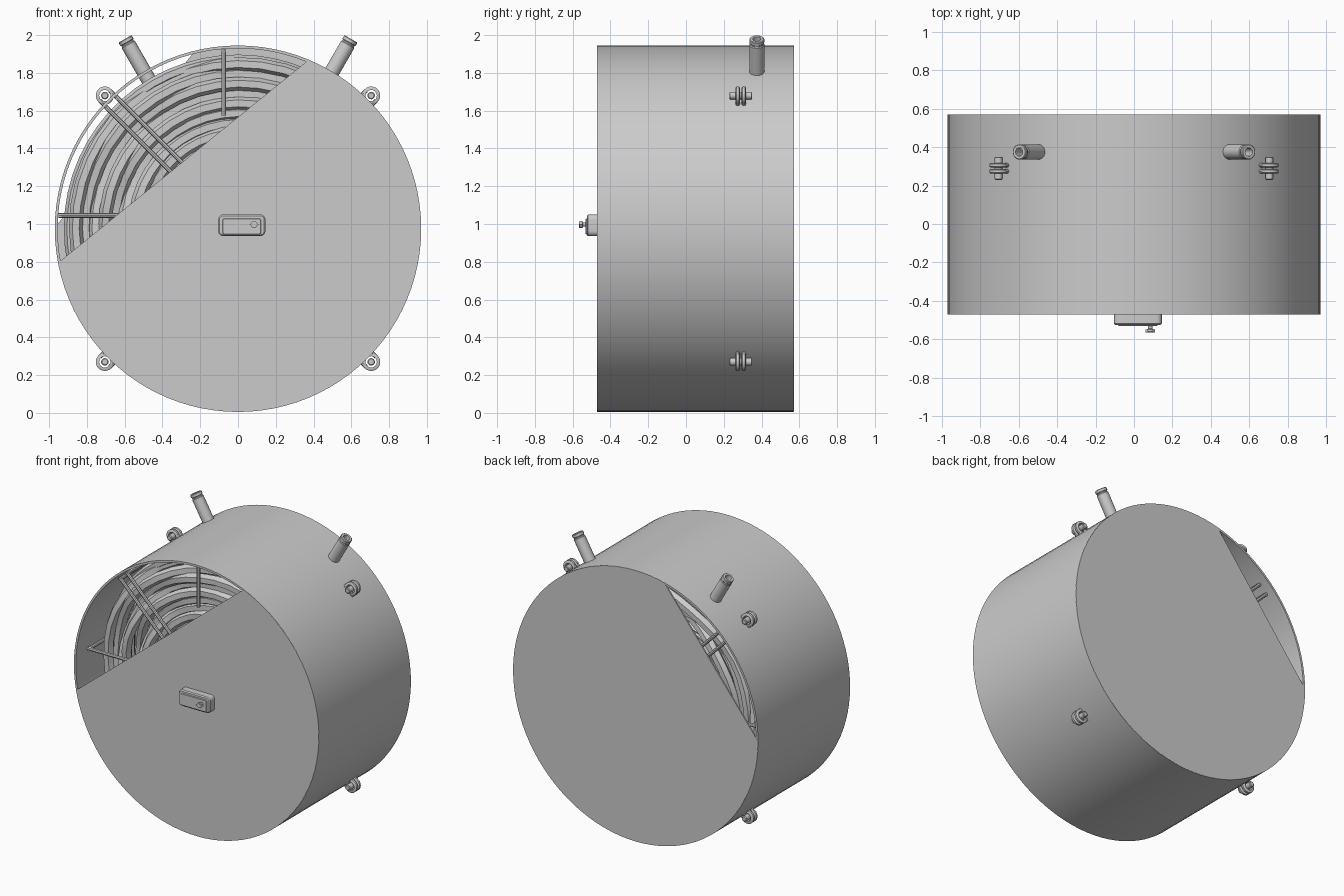
import bpy, bmesh, math
from mathutils import Vector

if "Cube" in bpy.data.objects:
    bpy.data.objects.remove(bpy.data.objects["Cube"])

CZ, R = 0.975, 0.97          # drum axis height and radius
FRONT, BACK = -0.47, 0.57

grey = bpy.data.materials.new("plain grey")
grey.use_nodes = True
grey.diffuse_color = (0.6, 0.6, 0.6, 1)
grey.node_tree.nodes["Principled BSDF"].inputs["Base Color"].default_value = (0.6, 0.6, 0.6, 1)


def finish(name, bm, smooth=True, angle=35):
    bmesh.ops.recalc_face_normals(bm, faces=bm.faces)
    mesh = bpy.data.meshes.new(name)
    bm.to_mesh(mesh)
    bm.free()
    mesh.materials.append(grey)
    obj = bpy.data.objects.new(name, mesh)
    bpy.context.collection.objects.link(obj)
    if smooth:
        bpy.ops.object.select_all(action="DESELECT")
        obj.select_set(True)
        bpy.context.view_layer.objects.active = obj
        bpy.ops.object.shade_smooth_by_angle(angle=math.radians(angle))
    return obj


def polar(r, a, y):
    return Vector((r * math.cos(a), y, CZ + r * math.sin(a)))


def loft(bm, rings, closed=False):
    """Join rings of equal length; closed joins the last ring to the first."""
    rows = [[bm.verts.new(p) for p in ring] for ring in rings]
    pairs = list(zip(rows, rows[1:]))
    if closed:
        pairs.append((rows[-1], rows[0]))
    for a, b in pairs:
        for i in range(len(a)):
            j = (i + 1) % len(a)
            bm.faces.new((a[i], a[j], b[j], b[i]))
    return rows


def sweep(name, path, radius, sides=8):
    """Round tube with capped ends along a path of points."""
    bm = bmesh.new()
    rings = []
    for i, p in enumerate(path):
        t = (path[min(i + 1, len(path) - 1)] - path[max(i - 1, 0)]).normalized()
        ref = Vector((0, 1, 0)) if abs(t.y) < 0.9 else Vector((0, 0, 1))
        if len(path) == 4:                      # bent bars keep one bend plane
            ref = (path[1] - path[0]).cross(path[2] - path[1])
        u = t.cross(ref).normalized()
        v = t.cross(u)
        rings.append([p + radius * (u * math.cos(k * math.tau / sides)
                                    + v * math.sin(k * math.tau / sides)) for k in range(sides)])
    rows = loft(bm, rings)
    bm.faces.new(rows[0])
    bm.faces.new(rows[-1])
    return finish(name, bm)


def turned(name, origin, axis, profile, sides=20, closed=False):
    """Lathe (radius, height) pairs about an axis."""
    axis = Vector(axis).normalized()
    u = axis.orthogonal().normalized()
    v = axis.cross(u)
    bm = bmesh.new()
    rows = loft(bm, [[Vector(origin) + axis * h + r * (u * math.cos(k * math.tau / sides)
                      + v * math.sin(k * math.tau / sides)) for k in range(sides)]
                     for r, h in profile], closed)
    if not closed:
        bm.faces.new(rows[0])
        bm.faces.new(rows[-1])
    return finish(name, bm)


# Drum wall, open at both ends
turned("drum_wall", (0, 0, CZ), (0, 1, 0),
       [(R, FRONT), (R, BACK), (R - 0.015, BACK), (R - 0.015, FRONT)], 96, closed=True)


# End plates, each with a segment left open along a straight chord
def end_plate(name, y, depth, start, stop):
    bm = bmesh.new()
    n = 80
    angles = [math.radians(start + (stop - start) * i / n) for i in range(n + 1)]
    face = bm.faces.new([bm.verts.new(polar(R - 0.001, a, y)) for a in angles])
    ext = bmesh.ops.extrude_face_region(bm, geom=[face])
    bmesh.ops.translate(bm, vec=(0, depth, 0),
                        verts=[g for g in ext["geom"] if isinstance(g, bmesh.types.BMVert)])
    finish(name, bm, smooth=False)


end_plate("front_plate", FRONT - 0.001, 0.01, 190.7, 427.3)
end_plate("back_plate", BACK + 0.001, -0.01, 179.6, 463.6)


# Wound coil: overlapping turns that weave in and out of each other
def coil(name, y, sign, phase):
    turns, steps = 9, 44
    path = []
    for i in range(turns * steps + 1):
        a = i / steps * math.tau
        r = 0.885 - 0.052 * i / steps
        weave = 0.035 * math.sin(a * 2.37 + phase) + 0.02 * math.sin(a * 5.3)
        path.append(polar(r, a, y + sign * weave))
    sweep(name, path, 0.036, 6)


for k in range(4):
    coil("coil_layer", -0.22 + 0.19 * k, 1 if k % 2 else -1, k * 1.3)

# Outer wrap of the coil
turns, steps = 8, 60
sweep("coil_outer_wrap", [polar(0.89, i / steps * math.tau, -0.2 + 0.56 * i / (turns * steps))
                          for i in range(turns * steps + 1)], 0.032, 6)


# Bent bars that hold the coil from front to back
def holder(angle, offset, inner):
    a = math.radians(angle)
    out = Vector((math.cos(a), 0, math.sin(a)))
    side = Vector((-math.sin(a), 0, math.cos(a))) * offset + Vector((0, 0, CZ))
    corners = [(inner, -0.34), (0.94, -0.34), (0.94, 0.5), (inner, 0.5)]
    pts = [side + out * r + Vector((0, y, 0)) for r, y in corners]
    for i in range(3):
        d = (pts[i + 1] - pts[i]).normalized() * 0.01
        sweep("coil_holder", [pts[i] - d * (i > 0), pts[i + 1] + d * (i < 2)], 0.012)


for base in range(0, 360, 90):
    holder(base + 45, 0.038, 0.3)
    holder(base + 45, -0.038, 0.3)
    holder(base, -0.07 if base == 180 else 0.075, 0.6 if base == 90 else 0.3)

# Mirrored pipes and shackles
for s in (-1, 1):
    axis = Vector((s * 0.5, 0, 0.866))
    tip = Vector((s * 0.598, 0.375, 1.98))
    turned("top_pipe", tip, axis,
           [(0.04, -0.27), (0.04, -0.035), (0.036, -0.03), (0.036, -0.024), (0.04, -0.02),
            (0.04, -0.004), (0.036, 0), (0.022, 0), (0.02, -0.2)], 20)
    for t in (-1, 1):
        a = math.atan2(t, s)
        centre = polar(0.997, a, 0.29)
        turned("shackle_pin", centre - Vector((0, 0.06, 0)), (0, 1, 0),
               [(0.015, 0), (0.02, 0.004), (0.02, 0.116), (0.015, 0.12)], 14)
        for dy in (-0.016, 0.016):
            # Ring plate with a hole, and two legs into the wall
            turned("shackle_ring", centre + Vector((0, dy - 0.012, 0)), (0, 1, 0),
                   [(0.04, 0), (0.048, 0.005), (0.048, 0.019), (0.04, 0.024),
                    (0.03, 0.024), (0.03, 0)], 24, closed=True)
            across = Vector((-math.sin(a), 0, math.cos(a)))
            for side in (-0.037, 0.037):
                foot = polar(0.95, a, 0.29 + dy) + across * side
                sweep("shackle_leg", [foot, centre + Vector((0, dy, 0)) + across * side], 0.011)


# Control box on the front plate
def rounded_slab(name, cx, cz, w, h, y0, y1, r, edge):
    bm = bmesh.new()

    def outline(y, inset):
        pts = []
        for q, (sx, sz) in enumerate(((1, 1), (-1, 1), (-1, -1), (1, -1))):
            for k in range(6):
                a = math.radians(q * 90 + k * 18)
                rr = r - inset
                pts.append(Vector((cx + sx * (w / 2 - r) + rr * math.cos(a), y,
                                   cz + sz * (h / 2 - r) + rr * math.sin(a))))
        return pts
    rows = loft(bm, [outline(y0, 0), outline(y1 + edge, 0), outline(y1, edge)])
    bm.faces.new(rows[0])
    bm.faces.new(rows[-1])
    finish(name, bm)


rounded_slab("control_box", 0.02, 0.993, 0.25, 0.115, FRONT, -0.525, 0.027, 0.007)
rounded_slab("control_panel", 0.02, 0.987, 0.205, 0.085, -0.524, -0.531, 0.012, 0.003)

# Knob with a short stem and a diamond grip
turned("knob_stem", (0.085, -0.53, 0.997), (0, -1, 0),
       [(0.011, 0), (0.011, 0.015), (0.018, 0.018), (0.018, 0.03), (0.012, 0.033)], 14)
bm = bmesh.new()
outline = [(-0.025, 0), (0, 0.017), (0.025, 0), (0, -0.017)]
rows = loft(bm, [[Vector((0.085 + x, y, 0.997 + z)) for x, z in outline] for y in (-0.548, -0.566)])
for row in rows:
    bm.faces.new(row)
finish("knob_grip", bm, smooth=False)
